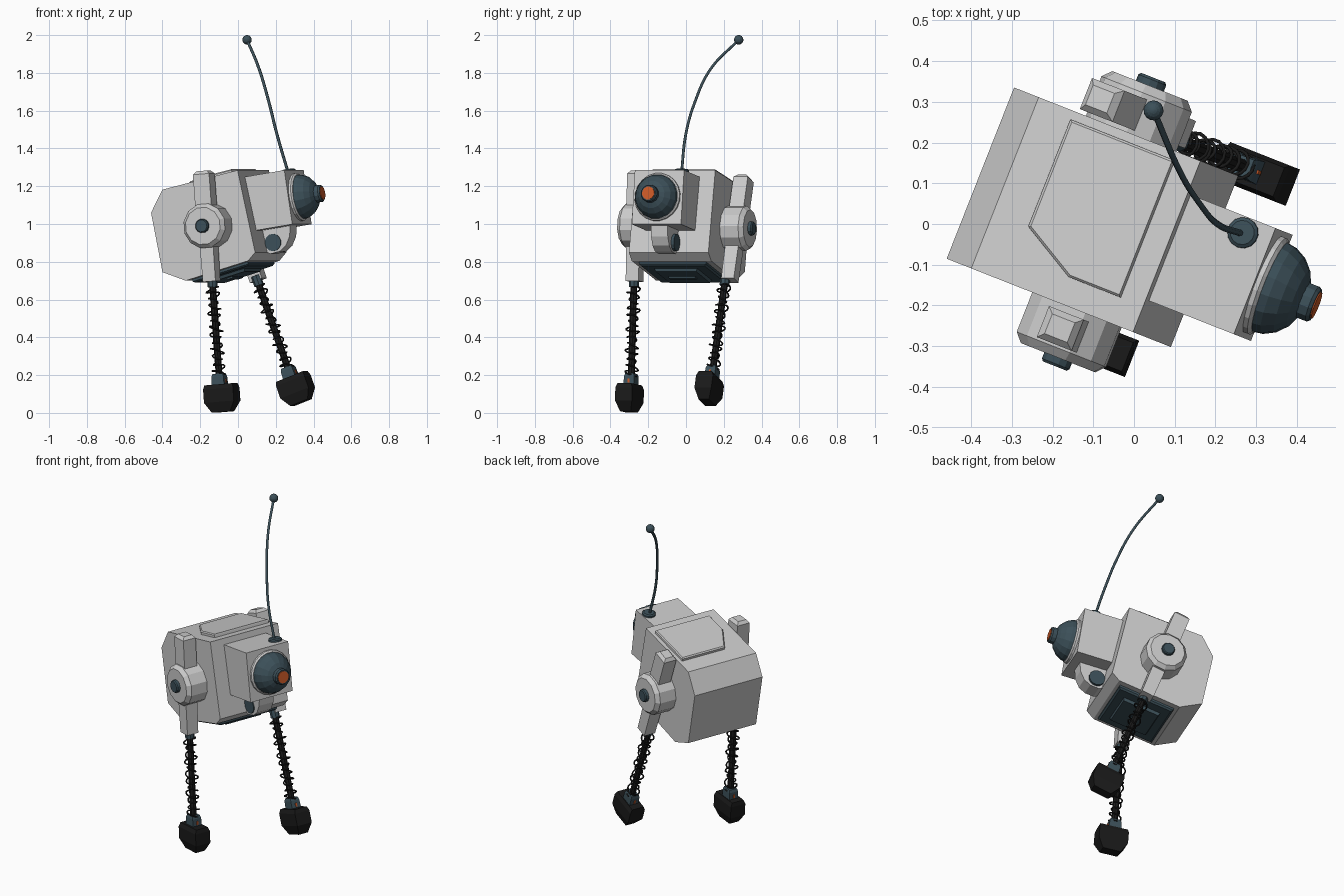
import bpy, bmesh
from math import sin, cos, pi, radians
from mathutils import Matrix, Vector

if "Cube" in bpy.data.objects:
    bpy.data.objects.remove(bpy.data.objects["Cube"])

# Whole robot is turned: local x = forward, local y = left
ROOT = Matrix.Rotation(radians(-21.5), 4, 'Z')
MID = -0.022  # sideways centre line


def material(name, rgb):
    m = bpy.data.materials.new(name)
    m.diffuse_color = (*rgb, 1)
    m.use_nodes = True
    m.node_tree.nodes["Principled BSDF"].inputs["Base Color"].default_value = m.diffuse_color
    return m


STEEL = material("dark_steel", (0.045, 0.08, 0.1))
BLACK = material("black_rubber", (0.01, 0.01, 0.01))
ORANGE = material("orange_lens", (0.6, 0.1, 0.02))


def add(name, data, mat=None, frame=Matrix()):
    ob = bpy.data.objects.new(name, data)
    bpy.context.collection.objects.link(ob)
    ob.matrix_world = ROOT @ frame
    if mat:
        data.materials.append(mat)
    return ob


def loft(name, rings, mat=None, frame=Matrix()):
    """Skin a list of equal-length rings and cap both ends."""
    bm = bmesh.new()
    vs = [[bm.verts.new(p) for p in r] for r in rings]
    n = len(rings[0])
    for a, b in zip(vs, vs[1:]):
        for i in range(n):
            j = (i + 1) % n
            bm.faces.new((a[i], a[j], b[j], b[i]))
    bm.faces.new(vs[0][::-1])
    bm.faces.new(vs[-1])
    bmesh.ops.recalc_face_normals(bm, faces=bm.faces)
    me = bpy.data.meshes.new(name)
    bm.to_mesh(me)
    bm.free()
    return add(name, me, mat, frame)


def stack(name, levels, mat=None, frame=Matrix()):
    """Rectangles (z, half x, half y) stacked along z."""
    return loft(name, [[(x, y, z), (-x, y, z), (-x, -y, z), (x, -y, z)]
                       for z, x, y in levels], mat, frame)


def side_prism(name, profile, y0, y1, mat=None, frame=Matrix()):
    """Side profile (x, z) extruded across y."""
    return loft(name, [[(x, y, z) for x, z in profile] for y in (y0, y1)], mat, frame)


def turned(name, levels, sides, mat=None, frame=Matrix()):
    """Revolved profile (z, radius) about z."""
    ang = [2 * pi * (i + 0.5) / sides for i in range(sides)]
    return loft(name, [[(r * cos(a), r * sin(a), z) for a in ang] for z, r in levels],
                mat, frame)


def wire(name, pts, radius, mat, frame=Matrix(), smooth=False):
    cu = bpy.data.curves.new(name, 'CURVE')
    cu.dimensions = '3D'
    cu.bevel_depth = radius
    cu.bevel_resolution = 1
    cu.use_fill_caps = True
    if smooth:
        sp = cu.splines.new('BEZIER')
        sp.bezier_points.add(len(pts) - 1)
        for b, p in zip(sp.bezier_points, pts):
            b.co = p
            b.handle_left_type = b.handle_right_type = 'AUTO'
    else:
        sp = cu.splines.new('POLY')
        sp.points.add(len(pts) - 1)
        for q, p in zip(sp.points, pts):
            q.co = (*p, 1)
    return add(name, cu, mat, frame)


def at(x, y, z, pitch=0):
    """Frame at a point, nose lifted by pitch degrees."""
    return Matrix.Translation((x, y, z)) @ Matrix.Rotation(radians(-pitch), 4, 'Y')


FORWARD = Matrix.Rotation(pi / 2, 4, 'Y')  # z axis -> forward

# Body shell
side_prism("body", [(0.095, 1.285), (-0.332, 1.182), (-0.397, 1.06), (-0.332, 0.745),
                    (-0.20, 0.70), (0.155, 0.805), (0.195, 0.85)], MID - 0.226, MID + 0.226)

# Top hatch with one clipped corner
hatch = [(-0.243, 0.182), (0.037, 0.182), (0.037, -0.18), (-0.101, -0.18), (-0.243, -0.101)]
loft("top_hatch", [[(x * k, y * k, z) for x, y in hatch]
                   for z, k in ((-0.01, 1), (0.014, 1), (0.02, 0.97))],
     None, at(0, 0, 1.262, 13.6))

# Belly plates, stepped
belly = at(-0.02, MID, 0.753, 16.5)
stack("belly_plate", [(0.02, 0.165, 0.19), (-0.012, 0.165, 0.19), (-0.02, 0.155, 0.18)],
      STEEL, belly)
stack("belly_step", [(0, 0.12, 0.13), (-0.036, 0.105, 0.115)], STEEL, belly)
stack("belly_rib", [(0, 0.018, 0.08), (-0.045, 0.015, 0.075)], STEEL, belly)

# Head
head = at(0.35, MID, 1.142, 9)
stack("head", [(-0.145, 0.28, 0.14), (0.145, 0.28, 0.14)], None,
      head @ Matrix.Translation((-0.28, 0, 0)))

# Eye: rim, faceted dome, lens barrel, lens
eye = head @ FORWARD
turned("eye_rim", [(-0.02, 0.128), (0.012, 0.128), (0.02, 0.12)], 20, None, eye)
dome = [(0.012 + 0.105 * sin(a), 0.12 * cos(a))
        for a in (radians(d) for d in (0, 16, 34, 52, 70))]
turned("eye_dome", [(0, 0.12)] + dome, 16, STEEL, eye)
turned("lens_barrel", [(0.07, 0.047), (0.132, 0.047), (0.14, 0.041)], 12, STEEL, eye)
turned("lens", [(0.12, 0.035), (0.143, 0.035)], 12, ORANGE, eye)

# Chin pod with a disc on each side
side_prism("chin_pod", [(0.14, 0.99), (0.325, 1.0), (0.322, 0.935), (0.30, 0.885),
                        (0.265, 0.855), (0.215, 0.842), (0.17, 0.855), (0.14, 0.89)],
           MID - 0.05, MID + 0.045)
turned("chin_discs", [(-0.06, 0.046), (0.055, 0.046)], 14, STEEL,
       at(0.228, MID, 0.902) @ Matrix.Rotation(pi / 2, 4, 'X'))

# Antenna (path given in world space)
inv = ROOT.inverted()
turned("antenna_base", [(-0.02, 0.038), (0.006, 0.038), (0.012, 0.03)], 14, STEEL,
       at(0.257, 0.078, 1.278, 9))
path = [(0.266, -0.024, 1.27), (0.205, 0.0, 1.48), (0.165, 0.045, 1.64),
        (0.112, 0.13, 1.82), (0.048, 0.279, 1.975)]
path = [inv @ Vector(p) for p in path]
wire("antenna_rod", path, 0.008, STEEL, smooth=True)
tip = [(0.025 * sin(radians(d)), max(0.025 * cos(radians(d)), 0.003))
       for d in range(-90, 91, 20)]
turned("antenna_tip", tip, 14, STEEL, Matrix.Translation(path[-1]))

# Legs: each hangs from a shoulder pivot and swings forward by an angle
for side, s, px, pz, strut_y, leg_y, swing in (
        ("right", -1, -0.053, 0.99, -0.305, -0.306, 4.5),
        ("left", 1, -0.088, 0.977, 0.255, 0.23, 20.5)):
    hip = at(px, 0, pz, swing)
    out = hip @ Matrix.Translation((0, MID, 0)) @ Matrix.Rotation(-s * pi / 2, 4, 'X')
    strut = hip @ Matrix.Translation((0, strut_y, 0))
    leg = hip @ Matrix.Translation((0.004, leg_y, 0))

    # Shoulder disc, hub and strut
    turned(side + "_shoulder", [(0.2, 0.12), (0.33, 0.12), (0.352, 0.1)], 12, None, out)
    turned(side + "_shoulder_hub", [(0.33, 0.037), (0.368, 0.037), (0.374, 0.032)], 12,
           STEEL, out)
    stack(side + "_strut", [(0.292, 0.03, 0.026), (0.275, 0.046, 0.041), (0.0, 0.046, 0.041),
                            (-0.1, 0.038, 0.038), (-0.295, 0.036, 0.036)], None, strut)

    # Collar, rod and loose coil
    turned(side + "_collar", [(-0.27, 0.026), (-0.325, 0.026)], 8, STEEL, leg)
    turned(side + "_leg_rod", [(-0.3, 0.018), (-0.82, 0.018)], 8, BLACK, leg)
    coil = []
    for i in range(181):
        a = i / 180 * 13 * 2 * pi
        r = 0.029 + 0.007 * sin(a * 0.37)
        coil.append((r * cos(a), r * sin(a), -0.325 - 0.5 * i / 180 + 0.006 * sin(a * 1.3)))
    wire(side + "_spring", coil, 0.0045, BLACK, leg)

    # Ankle with orange tab, and foot
    stack(side + "_ankle", [(-0.785, 0.028, 0.024), (-0.8, 0.034, 0.028),
                            (-0.855, 0.036, 0.03)], STEEL, leg)
    stack(side + "_ankle_tab", [(-0.815, 0.039, 0.005), (-0.835, 0.039, 0.005)], ORANGE, leg)
    stack(side + "_foot", [(-0.842, 0.08, 0.038), (-0.865, 0.085, 0.048),
                           (-0.935, 0.085, 0.048), (-0.989, 0.052, 0.03)], BLACK,
          leg @ Matrix.Translation((0.008, -0.004, 0)))
